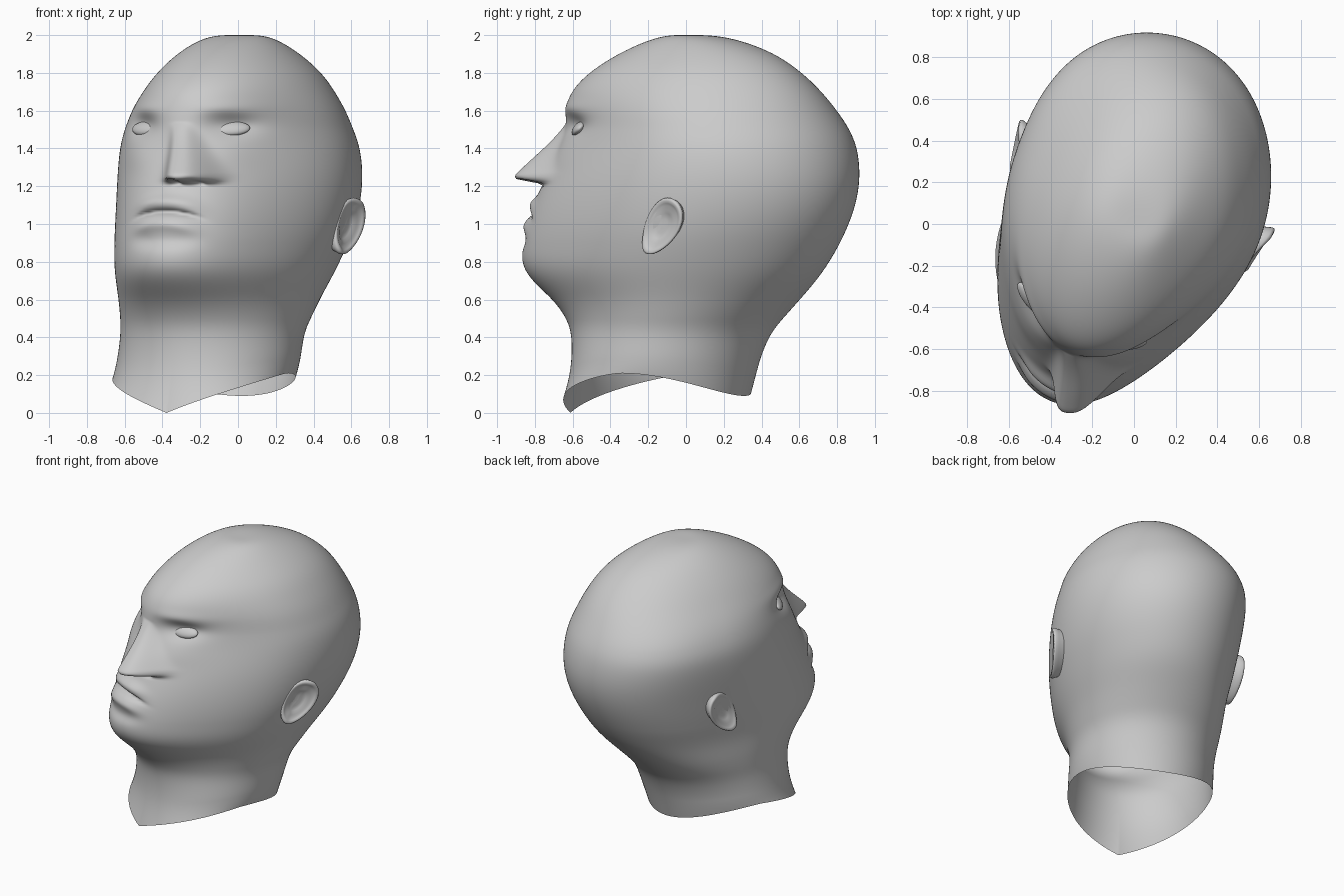
import bpy, bmesh, math
from mathutils import Vector

if "Cube" in bpy.data.objects:
    bpy.data.objects.remove(bpy.data.objects["Cube"])

# Head frame: turned sideways, U = across the face, F = out of the face
YAW = math.radians(23.4)
U = Vector((math.cos(YAW), -math.sin(YAW), 0))
F = Vector((-math.sin(YAW), -math.cos(YAW), 0))
UP = Vector((0, 0, 1))
ORG = Vector((0.10, 0.35, 0))
C2, S2 = math.cos(YAW) ** 2, math.sin(YAW) ** 2

# Horizontal sections: z, x min, x max, y min, y max
ROWS = [
    (0.00, -.665, .305, -.650, .345),
    (0.20, -.640, .330, -.605, .380),
    (0.40, -.620, .350, -.605, .430),
    (0.50, -.622, .395, -.640, .500),
    (0.60, -.632, .445, -.715, .580),
    (0.70, -.650, .505, -.835, .660),
    (0.80, -.662, .560, -.900, .725),
    (0.95, -.660, .625, -.875, .805),
    (1.10, -.652, .665, -.830, .862),
    (1.25, -.645, .680, -.765, .885),
    (1.40, -.632, .665, -.690, .870),
    (1.50, -.605, .630, -.668, .828),
    (1.60, -.565, .590, -.660, .765),
    (1.70, -.505, .530, -.625, .695),
    (1.80, -.430, .455, -.525, .605),
    (1.90, -.325, .335, -.365, .475),
    (1.97, -.215, .220, -.210, .300),
    (2.00, -.120, .135, -.100, .150),
    (2.00, -.020, .030, -.020, .030),
]


def gauss(d, w):
    return math.exp(-(d / w) ** 2)


def smooth(t):
    t = min(1, max(0, t))
    return t * t * (3 - 2 * t)


# Cubic B-spline through the section table, exact at both ends
def reflect(p, q):
    return tuple(2 * a - b for a, b in zip(p, q))


KNOTS = [reflect(ROWS[0], ROWS[1])] + ROWS + [reflect(ROWS[-1], ROWS[-2])]


def section(i, t):
    w = ((1 - t) ** 3, 3 * t ** 3 - 6 * t * t + 4, -3 * t ** 3 + 3 * t * t + 3 * t + 1, t ** 3)
    return [sum(k * v for k, v in zip(w, col)) / 6 for col in zip(*KNOTS[i:i + 4])]


# Facial relief, measured along F
def relief(u, z):
    h = 0.0
    k = (1.54 - z) / 0.275                                  # nose, skewed to one side
    if k > 0:
        k = min(k, 1)
        d = abs(u - 0.01 - 0.11 * k) / (0.05 + 0.07 * k)
        h += 0.18 * k * math.exp(-d ** 3) * smooth((z - 1.205) / 0.04)
    for side in (-1, 1):
        e = u - side * 0.25
        h -= 0.055 * gauss(e, 0.11) * gauss(z - 1.52, 0.06)     # eye socket
        h += 0.012 * gauss(e, 0.14) * gauss(z - 1.61, 0.04)     # brow
        h += 0.012 * gauss(e, 0.13) * gauss(z - 1.36, 0.08)     # cheek
        n = u - 0.11 - side * 0.055
        h -= 0.05 * gauss(n, 0.028) * gauss(z - 1.222, 0.014)   # nostril
    wide = math.exp(-(u / 0.18) ** 4)                       # lips
    zz = z + 0.9 * u * u
    h += wide * (0.030 * gauss(zz - 1.12, 0.035) + 0.026 * gauss(zz - 1.005, 0.038)
                 - 0.035 * gauss(zz - 1.065, 0.013) - 0.015 * gauss(z - 0.91, 0.04))
    return h


def make_object(name, bm):
    bmesh.ops.recalc_face_normals(bm, faces=bm.faces)
    me = bpy.data.meshes.new(name)
    bm.to_mesh(me)
    bm.free()
    for p in me.polygons:
        p.use_smooth = True
    ob = bpy.data.objects.new(name, me)
    bpy.context.collection.objects.link(ob)
    return ob


def skin(bm, rings):
    for a, b in zip(rings, rings[1:]):
        for j in range(len(a)):
            k = (j + 1) % len(a)
            bm.faces.new((a[j], a[k], b[k], b[j]))


# Skull, face and open neck in one lofted skin
def head():
    bm, rings, n, sub = bmesh.new(), [], 220, 13
    steps = [(i, s / sub) for i in range(len(ROWS) - 1) for s in range(sub)] + [(len(ROWS) - 2, 1)]
    for i, t in steps:
        z, x0, x1, y0, y1 = section(i, t)
        X2, Y2 = ((x1 - x0) / 2) ** 2, ((y1 - y0) / 2) ** 2
        a = math.sqrt(max(1e-5, (C2 * Y2 - S2 * X2) / (C2 - S2)))
        b = math.sqrt(max(1e-5, (C2 * X2 - S2 * Y2) / (C2 - S2)))
        mid = Vector(((x0 + x1) / 2, (y0 + y1) / 2, 0))
        upper = smooth((z - 0.2) / 0.7) * (1 - smooth((z - 1.5) / 0.5))
        mid -= U * 0.026 * upper
        ring = []
        for j in range(n):
            q = math.tau * j / n
            th = q + 0.45 * math.cos(q)                     # denser towards the face
            c, s = math.cos(th), math.sin(th)
            slim = upper * (0.12 * s + (0.055 + 0.055 * c) * smooth(s))
            p = mid + U * (b * c * (1 - slim)) + F * (a * s)
            p -= U * (0.05 * upper * smooth(-s))            # back of the skull sits askew
            pz = z
            if z < 0.6:                                     # scalloped neck edge
                w = abs(math.asin(max(-1, min(1, s)))) * 2 / math.pi
                rim = 0.21 - (0.21 * w ** 1.4 if s > 0 else 0.12 * s * s)
                pz = z + rim * (1 - z / 0.6) ** 2
            if s > 0.2 and z > 0.8:
                p += F * relief((p - ORG).dot(U), z) * smooth((s - 0.2) / 0.3)
            ring.append(bm.verts.new((p.x, p.y, pz)))
        rings.append(ring)
    skin(bm, rings)
    bm.faces.new(rings[-1])
    return make_object("head", bm)


# Ear: dished oval with a rolled rim, set on the skin, leaning back and flaring out
def ear(name, side, skull):
    bm, rings, n = bmesh.new(), [], 48
    profile = [(.06, .002), (.25, .002), (.45, .006), (.6, .022), (.72, .022), (.82, .034),
               (.91, .042), (.98, .038), (1, .024), (.96, .004), (.9, -.03), (.85, -.07)]
    start = ORG + U * (side * 1.5) + F * 0.25 + UP * 0.99
    hit, base, out, face = skull.ray_cast(start, U * -side)
    fore = (F - out * F.dot(out)).normalized()
    top = out.cross(fore) * side
    if top.z < 0:
        top = -top
    lean = math.radians(36)
    up = top * math.cos(lean) - fore * math.sin(lean)
    across = fore * math.cos(lean) + top * math.sin(lean)
    for r, h in profile:
        ring = []
        for j in range(n):
            q = math.tau * j / n
            v = r * math.sin(q)
            w = r * math.cos(q) * (0.098 + 0.02 * v)
            flare = -0.25 * w + 0.005
            lift = h * (1 - 0.6 * smooth(math.cos(q))) if h > 0 else h
            ring.append(bm.verts.new(base + up * (0.17 * v) + across * w + out * (lift + flare)))
        rings.append(ring)
    skin(bm, rings)
    bm.faces.new(rings[0])
    return make_object(name, bm)


# Eyeball: flattened almond sitting in the socket
def eye(name, side, skull):
    bm = bmesh.new()
    bmesh.ops.create_uvsphere(bm, u_segments=32, v_segments=16, radius=1)
    start = ORG + U * (side * 0.25 - 0.01) + F * 2 + UP * 1.505
    hit, base, normal, face = skull.ray_cast(start, -F)
    for v in bm.verts:
        x, y, z = v.co
        turn = -0.04 * side * x
        v.co = base + U * (0.09 * x) + F * (0.035 * y + turn - 0.02 * z - 0.008) + UP * (0.038 * z)
    return make_object(name, bm)


skull = head()
bpy.context.view_layer.update()
for label, side in (("left", 1), ("right", -1)):
    ear(label + "_ear", side, skull)
    eye(label + "_eye", side, skull)
